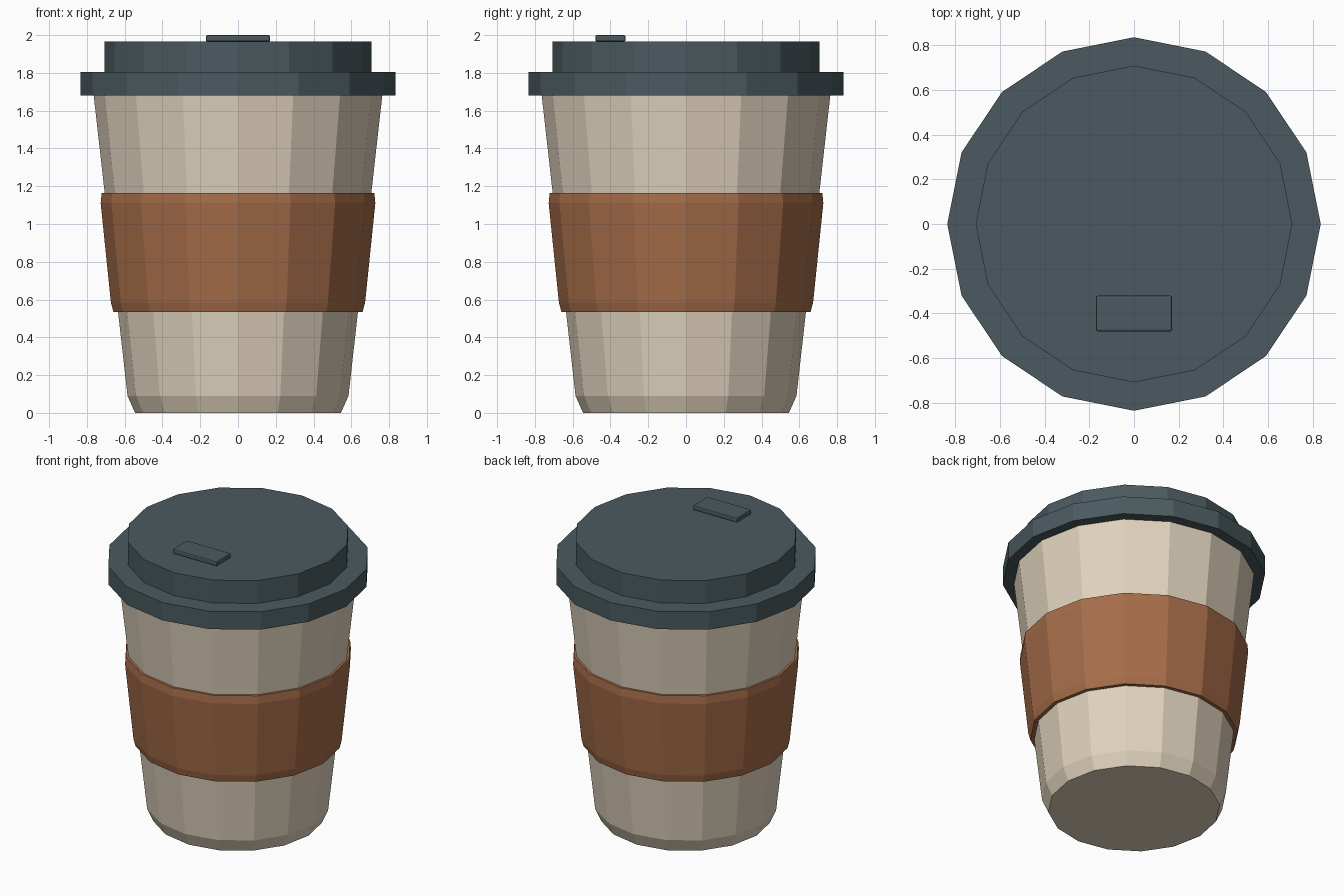
import bpy
import bmesh
from math import cos, sin, pi

SIDES = 16

default = bpy.data.objects.get("Cube")
if default:
    bpy.data.objects.remove(default, do_unlink=True)


def material(name, rgb):
    mat = bpy.data.materials.new(name)
    mat.use_nodes = True
    mat.diffuse_color = (*rgb, 1)
    bsdf = mat.node_tree.nodes["Principled BSDF"]
    bsdf.inputs["Base Color"].default_value = (*rgb, 1)
    bsdf.inputs["Roughness"].default_value = 0.7
    return mat


def add_object(name, bm, mat):
    bmesh.ops.recalc_face_normals(bm, faces=bm.faces)
    mesh = bpy.data.meshes.new(name)
    bm.to_mesh(mesh)
    bm.free()
    mesh.materials.append(mat)
    obj = bpy.data.objects.new(name, mesh)
    bpy.context.scene.collection.objects.link(obj)
    return obj


def lathe(name, profile, mat, ring=False):
    """Turn (radius, height) points round z; cap the ends, or close as a ring."""
    bm = bmesh.new()
    loops = []
    for r, z in profile:
        angles = [2 * pi * i / SIDES for i in range(SIDES)]
        loops.append([bm.verts.new((r * cos(a), r * sin(a), z)) for a in angles])
    pairs = list(zip(loops, loops[1:]))
    if ring:
        pairs.append((loops[-1], loops[0]))
    else:
        bm.faces.new(loops[0])
        bm.faces.new(loops[-1])
    for low, high in pairs:
        for i in range(SIDES):
            j = (i + 1) % SIDES
            bm.faces.new((low[i], low[j], high[j], high[i]))
    return add_object(name, bm, mat)


cream = material("warm cream", (0.75, 0.65, 0.51))
brown = material("leather brown", (0.38, 0.152, 0.067))
slate = material("dark slate", (0.07, 0.102, 0.115))

# Tapered cup with a chamfered foot
lathe("cup_body", [(0.545, 0), (0.585, 0.09), (0.765, 1.69)], cream)

# Grip sleeve with chamfered rims, hollow around the cup
lathe("grip_sleeve", [(0.62, 0.535), (0.66, 0.535), (0.673, 0.585),
                      (0.727, 1.11), (0.722, 1.165), (0.69, 1.165)], brown, ring=True)

# Stepped lid
lathe("lid_rim", [(0.835, 1.68), (0.835, 1.805)], slate)
lathe("lid_top", [(0.708, 1.8), (0.708, 1.965)], slate)

# Raised sip tab near the front
bm = bmesh.new()
bmesh.ops.create_cube(bm, size=1)
bmesh.ops.scale(bm, vec=(0.34, 0.16, 0.034), verts=bm.verts)
bmesh.ops.translate(bm, vec=(0, -0.4, 1.983), verts=bm.verts)
tab = add_object("sip_tab", bm, slate)
bevel = tab.modifiers.new("soft_edges", "BEVEL")
bevel.width = 0.008
bevel.segments = 2
